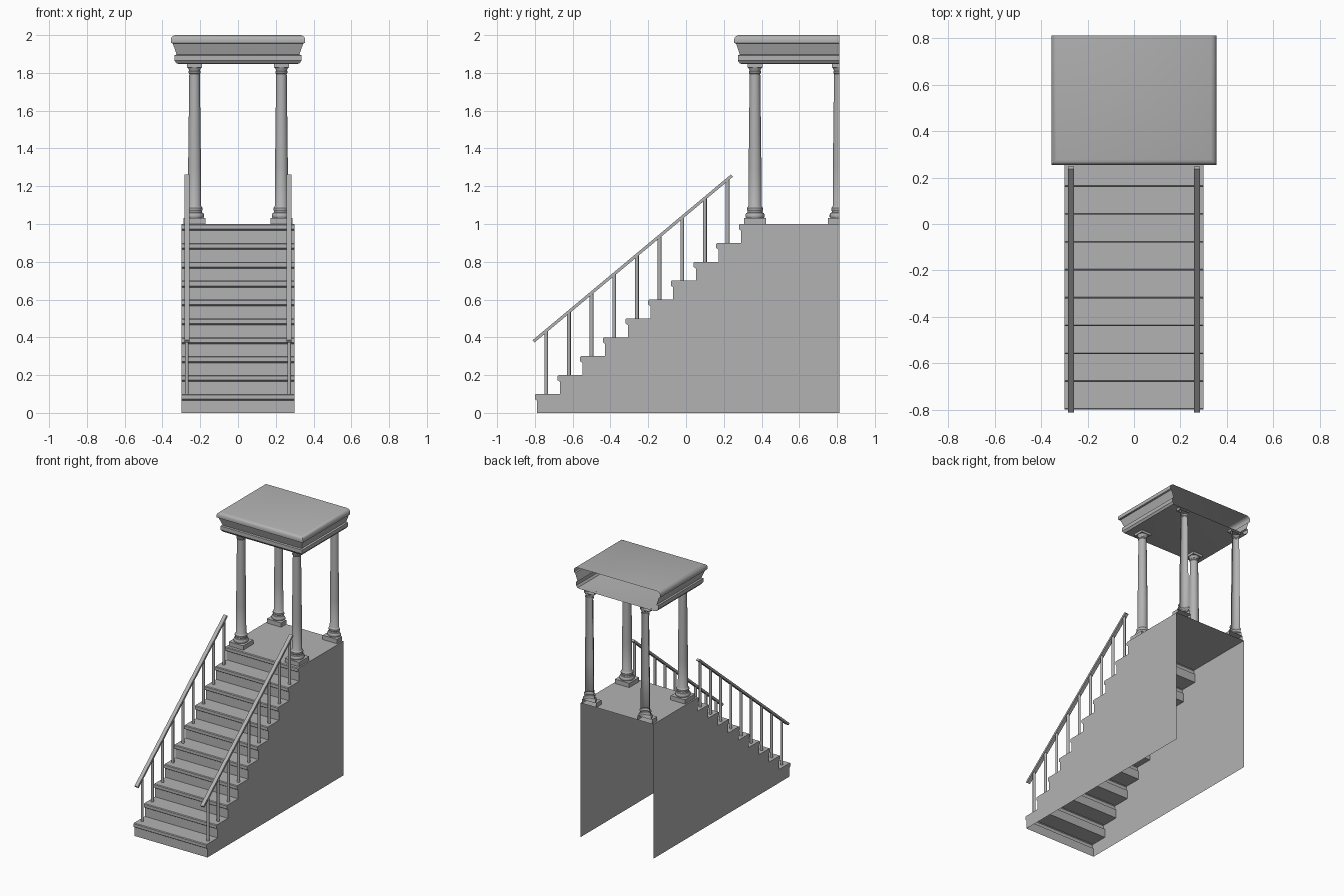
import bpy, bmesh, math
from mathutils import Matrix, Vector

if "Cube" in bpy.data.objects:
    bpy.data.objects.remove(bpy.data.objects["Cube"])

BACK = 0.812  # the model is cut open on this plane

grey = bpy.data.materials.new("mid_grey")
grey.diffuse_color = (0.45, 0.45, 0.45, 1)
grey.use_nodes = True
grey.node_tree.nodes["Principled BSDF"].inputs["Base Color"].default_value = grey.diffuse_color


def make(name, bm, smooth=False):
    bmesh.ops.recalc_face_normals(bm, faces=bm.faces)
    me = bpy.data.meshes.new(name)
    bm.to_mesh(me)
    bm.free()
    me.materials.append(grey)
    ob = bpy.data.objects.new(name, me)
    bpy.context.collection.objects.link(ob)
    if smooth:
        bpy.ops.object.select_all(action='DESELECT')
        ob.select_set(True)
        bpy.context.view_layer.objects.active = ob
        bpy.ops.object.shade_smooth_by_angle(angle=math.radians(35))
    return ob


def box(bm, centre, size, rot=Matrix()):
    m = Matrix.Translation(centre) @ rot @ Matrix.Diagonal((*size, 1))
    bmesh.ops.create_cube(bm, size=1, matrix=m)


def cut_back(bm):
    bmesh.ops.bisect_plane(bm, geom=bm.verts[:] + bm.edges[:] + bm.faces[:],
                           plane_co=(0, BACK, 0), plane_no=(0, 1, 0), clear_outer=True)


# Stairs: nosed step profile swept across, with thin side walls, open below and behind
prof = []
for k in range(10):
    y, z = -0.80 + 0.12 * k, 0.1 * k
    prof += [(y + 0.012, z), (y + 0.012, z + 0.065), (y, z + 0.073),
             (y, z + 0.095), (y + 0.005, z + 0.1)]
prof.append((BACK, 1.0))
bm = bmesh.new()
left = [bm.verts.new((-0.3, y, z)) for y, z in prof]
right = [bm.verts.new((0.3, y, z)) for y, z in prof]
for i in range(len(prof) - 1):
    bm.faces.new((left[i], right[i], right[i + 1], left[i + 1]))
for row, x in ((left, -0.3), (right, 0.3)):
    bm.faces.new(row + [bm.verts.new((x, BACK, 0))])
make("stairs", bm)

# Handrails with one baluster per step
a, b = Vector((0, -0.807, 0.379)), Vector((0, 0.243, 1.256))
slope = (b.z - a.z) / (b.y - a.y)
tilt = Matrix.Rotation(math.atan(slope), 4, 'X')
for side, sx in (("left", -1), ("right", 1)):
    bm = bmesh.new()
    box(bm, (a + b) / 2 + Vector((0.271 * sx, 0, 0)), (0.027, (b - a).length, 0.016), tilt)
    make(side + "_handrail", bm)
    bm = bmesh.new()
    for k in range(9):
        y, z0 = -0.74 + 0.12 * k, 0.1 * (k + 1)
        z1 = a.z + slope * (y - a.y)
        bmesh.ops.create_cone(bm, cap_ends=True, segments=16, radius1=0.01, radius2=0.01,
                              depth=z1 - z0,
                              matrix=Matrix.Translation((0.271 * sx, y, (z0 + z1) / 2)))
    make(side + "_balusters", bm, True)

# Columns: lathed shaft between square plinth and abacus; rear pair halved at the back
LATHE = [(0.046, 1.03), (0.051, 1.038), (0.051, 1.05), (0.046, 1.058), (0.041, 1.06),
         (0.039, 1.068), (0.043, 1.074), (0.043, 1.084), (0.038, 1.09), (0.035, 1.095),
         (0.034, 1.3), (0.028, 1.795), (0.032, 1.8), (0.032, 1.808), (0.029, 1.811),
         (0.030, 1.818), (0.038, 1.83)]
N = 20
for row, y in (("front", 0.365), ("back", BACK)):
    for side, x in (("left", -0.23), ("right", 0.23)):
        bm = bmesh.new()
        rings = [[bm.verts.new((x + r * math.cos(2 * math.pi * i / N),
                                y + r * math.sin(2 * math.pi * i / N), z))
                  for i in range(N)] for r, z in LATHE]
        for lo, hi in zip(rings, rings[1:]):
            for i in range(N):
                j = (i + 1) % N
                bm.faces.new((lo[i], lo[j], hi[j], hi[i]))
        bm.faces.new(rings[0])
        box(bm, (x, y, 1.016), (0.118, 0.118, 0.032))
        box(bm, (x, y, 1.838), (0.08, 0.08, 0.018))
        cut_back(bm)
        make(f"{row}_{side}_column", bm, True)

# Canopy: moulded cornice mitred round three sides, flat top and soffit, open back
CORNICE = [(0.308, 1.846), (0.325, 1.85), (0.336, 1.865), (0.336, 1.893), (0.325, 1.897),
           (0.345, 1.955), (0.355, 1.959), (0.356, 1.975), (0.352, 1.988), (0.343, 1.996),
           (0.332, 2.0)]
bm = bmesh.new()
rows = [[bm.verts.new(p) for p in ((-d, BACK, z), (-d, 0.61 - d, z),
                                   (d, 0.61 - d, z), (d, BACK, z))] for d, z in CORNICE]
for lo, hi in zip(rows, rows[1:]):
    for i in range(3):
        bm.faces.new((lo[i], lo[i + 1], hi[i + 1], hi[i]))
bm.faces.new(rows[0])
bm.faces.new(rows[-1])
make("canopy", bm, True)
